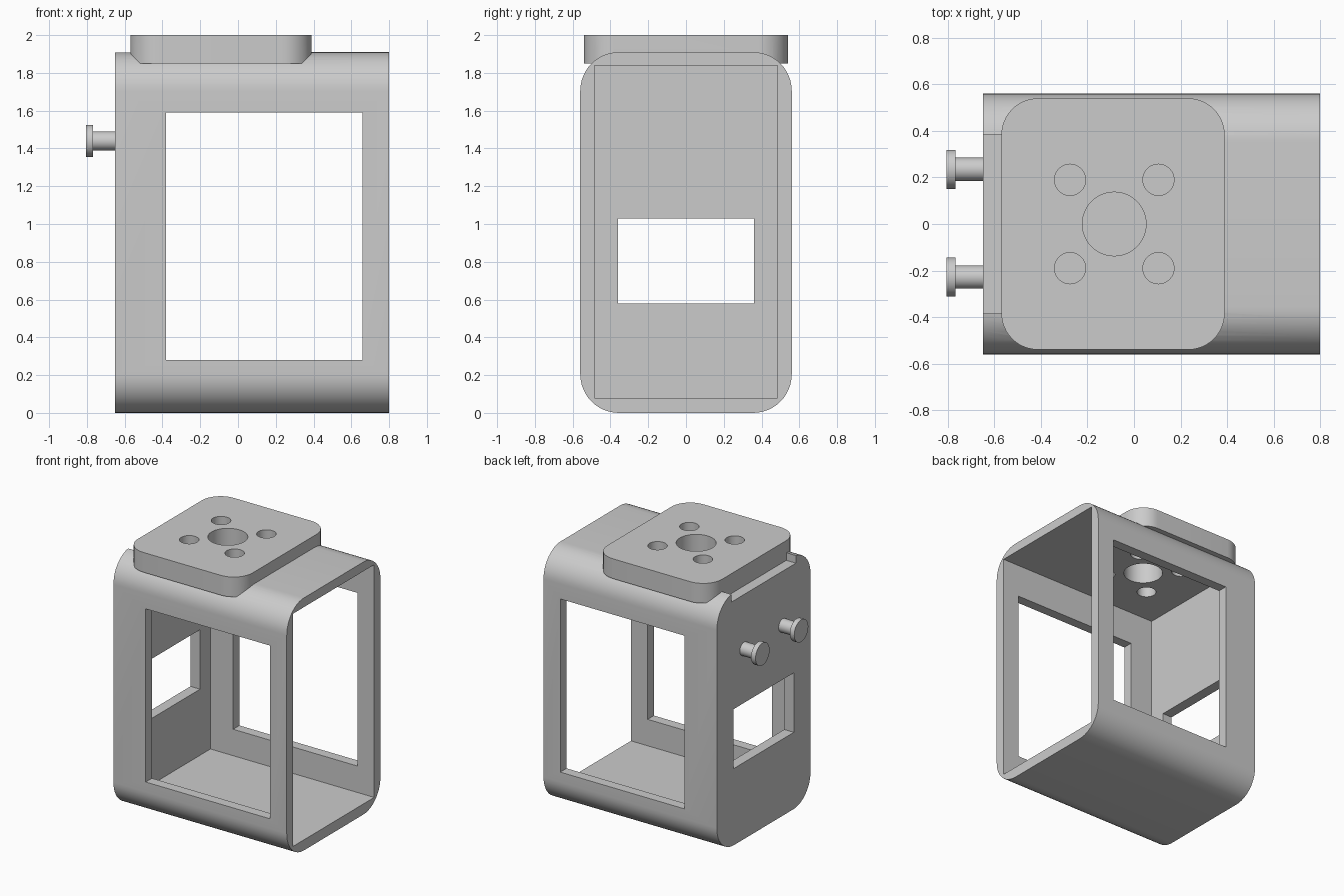
import bpy, bmesh, math
from mathutils import Matrix

cube = bpy.data.objects.get("Cube")
if cube:
    bpy.data.objects.remove(cube, do_unlink=True)

grey = bpy.data.materials.new("plain grey")
grey.use_nodes = True
GREY = (0.6, 0.6, 0.6, 1)
grey.diffuse_color = GREY
grey.node_tree.nodes["Principled BSDF"].inputs["Base Color"].default_value = GREY


def make_object(name, bm):
    bmesh.ops.recalc_face_normals(bm, faces=bm.faces)
    mesh = bpy.data.meshes.new(name)
    bm.to_mesh(mesh)
    bm.free()
    mesh.materials.append(grey)
    obj = bpy.data.objects.new(name, mesh)
    bpy.context.collection.objects.link(obj)
    return obj


def box(name, low, high, round_axis=None, radius=0):
    """Box between two corners, optionally rounding the edges along one axis."""
    bm = bmesh.new()
    bmesh.ops.create_cube(bm, size=1)
    for v in bm.verts:
        v.co = [(a + b) / 2 + c * (b - a) for a, b, c in zip(low, high, v.co)]
    if round_axis is not None:
        edges = [e for e in bm.edges
                 if abs(e.verts[0].co[round_axis] - e.verts[1].co[round_axis]) > 1e-4]
        bmesh.ops.bevel(bm, geom=edges, offset=radius, offset_type='OFFSET',
                        segments=12, profile=0.5, affect='EDGES')
    return make_object(name, bm)


def add_cylinder(bm, radius, start, end, axis):
    """Cylinder from start, running along x or z up to the coordinate end."""
    length = end - start[axis]
    centre = list(start)
    centre[axis] += length / 2
    turn = Matrix.Rotation(math.pi / 2, 4, 'Y') if axis == 0 else Matrix()
    bmesh.ops.create_cone(bm, cap_ends=True, segments=48, radius1=radius, radius2=radius,
                          depth=abs(length), matrix=Matrix.Translation(centre) @ turn)


def activate(obj):
    bpy.ops.object.select_all(action='DESELECT')
    obj.select_set(True)
    bpy.context.view_layer.objects.active = obj


def combine(target, tool, operation='DIFFERENCE'):
    """Apply a boolean and discard the tool object."""
    activate(target)
    mod = target.modifiers.new("boolean", 'BOOLEAN')
    mod.operation = operation
    mod.solver = 'EXACT'
    mod.object = tool
    bpy.ops.object.modifier_apply(modifier=mod.name)
    bpy.data.objects.remove(tool, do_unlink=True)


# Rounded sleeve, open at +x and closed by a wall at -x
housing = box("housing", (-0.65, -0.56, 0), (0.8, 0.56, 1.91), 0, 0.205)
combine(housing, box("cavity", (-0.57, -0.485, 0.08), (0.9, 0.485, 1.84)))
combine(housing, box("side_windows", (-0.38, -1, 0.28), (0.66, 1, 1.59)))
combine(housing, box("end_window", (-0.8, -0.36, 0.58), (-0.5, 0.36, 1.03)))
combine(housing, box("top_notch", (-0.8, -0.385, 1.85), (-0.56, 0.385, 2.1)))

# Rounded mounting plate fused into the roof
plate = box("mounting_plate", (-0.57, -0.54, 1.85), (0.39, 0.54, 2), 2, 0.157)
combine(housing, plate, 'UNION')

# Central bore and four bolt holes through plate and roof
bores = bmesh.new()
add_cylinder(bores, 0.137, (-0.085, 0, 1.7), 2.2, 2)
for sx in (-1, 1):
    for sy in (-1, 1):
        add_cylinder(bores, 0.067, (-0.085 + sx * 0.19, sy * 0.19, 1.7), 2.2, 2)
combine(housing, make_object("bores", bores))

parts = [housing]

# Two headed pegs on the closed end
for name, y in (("back_peg", 0.235), ("front_peg", -0.228)):
    bm = bmesh.new()
    add_cylinder(bm, 0.05, (-0.775, y, 1.44), -0.65, 0)
    peg = make_object(name, bm)
    bm = bmesh.new()
    add_cylinder(bm, 0.084, (-0.805, y, 1.44), -0.768, 0)
    combine(peg, make_object("peg_head", bm), 'UNION')
    parts.append(peg)

for part in parts:
    activate(part)
    bpy.ops.object.shade_smooth_by_angle(angle=math.radians(30))
